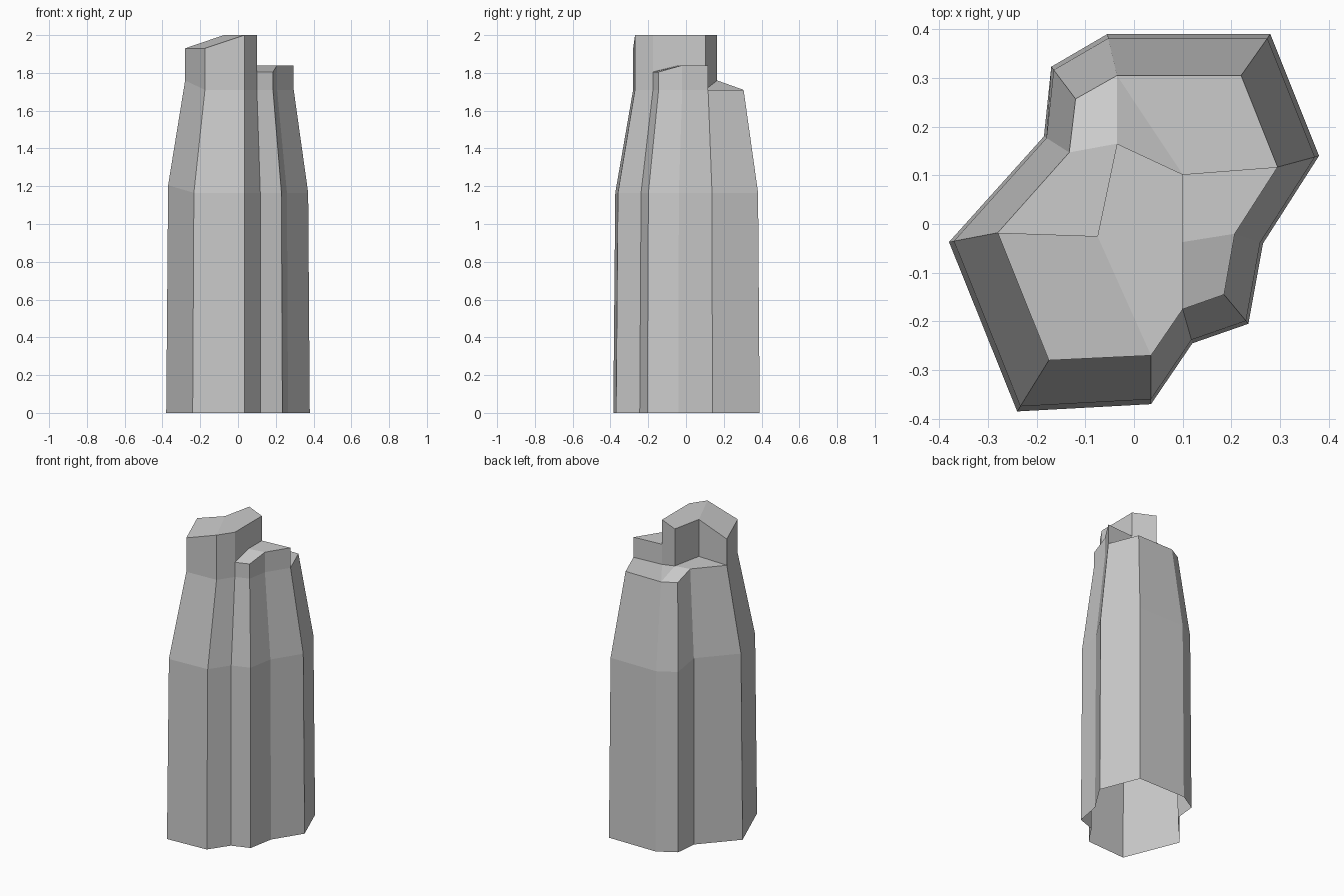
import bpy

if "Cube" in bpy.data.objects:
    bpy.data.objects.remove(bpy.data.objects["Cube"])

# Outline of the rock cluster: base xy, shoulder xy
OUTLINE = {
    "A": ((-0.38, -0.037), (-0.28, -0.018)),
    "B": ((-0.24, -0.385), (-0.175, -0.28)),
    "C": ((0.035, -0.37), (0.035, -0.27)),
    "D": ((0.12, -0.245), (0.10, -0.175)),
    "E": ((0.235, -0.205), (0.185, -0.145)),
    "F": ((0.265, -0.04), (0.207, -0.02)),
    "G": ((0.38, 0.14), (0.295, 0.117)),
    "H": ((0.28, 0.39), (0.22, 0.305)),
    "I": ((-0.055, 0.39), (-0.035, 0.305)),
    "J": ((-0.17, 0.323), (-0.12, 0.257)),
    "K": ((-0.185, 0.18), (-0.133, 0.147)),
}
# Points where the columns meet inside the outline
INNER = {"P": (0.10, 0.102), "Q": (-0.035, 0.165),
         "R": (-0.075, -0.025), "S": (0.10, -0.037)}
XY = {k: v[1] for k, v in OUTLINE.items()} | INNER
LOW = {k: 1.76 if k in "AKQR" else 1.71 for k in XY}


def build(name, verts, faces):
    mesh = bpy.data.meshes.new(name)
    mesh.from_pydata(verts, [], faces)
    mesh.update()
    obj = bpy.data.objects.new(name, mesh)
    bpy.context.collection.objects.link(obj)
    return obj


def column_top(name, loop, low, high, walls, caps):
    """Walls along the chosen loop edges, closed with cap faces."""
    n = len(loop)
    verts = [(*XY[k], low[k]) for k in loop] + [(*XY[k], high[k]) for k in loop]
    faces = []
    for i, k in enumerate(loop):
        j = (i + 1) % n
        if k in walls:
            faces.append((i, j, n + j, n + i))
    faces += [tuple(n + loop.index(k) for k in cap) for cap in caps]
    return build(name, verts, faces)


# Lower body: straight shaft then tapered shoulder, open underneath
rings = [[], [], []]
for k, (b, t) in OUTLINE.items():
    mid = [p + (q - p) * 0.1 for p, q in zip(b, t)]
    rings[0].append((*b, 0))
    rings[1].append((*mid, 1.205 if k in "AK" else 1.165))
    rings[2].append((*t, LOW[k]))
n = len(OUTLINE)
build("rock_body", sum(rings, []),
      [(r * n + i, r * n + (i + 1) % n, (r + 1) * n + (i + 1) % n, (r + 1) * n + i)
       for r in range(2) for i in range(n)])

# Tall front-left column
high = {k: 1.93 if k in "AB" else 2.0 for k in XY}
column_top("tall_column", "ABCDSPQR", LOW | {"S": 1.84}, high, "ABCDSPQR",
           ["ABCR", "CDSPQR"])

# Middle right column
high = {k: 1.805 if k in "DE" else 1.84 for k in XY}
column_top("middle_column", "DEFGPS", LOW, high, "DEFG", ["DEFS", "SFGP"])

# Low back column surface
column_top("low_column", "GHIJKARQP", LOW, LOW, "",
           ["PGHI", "PIQ", "QIJK", "QKAR"])
